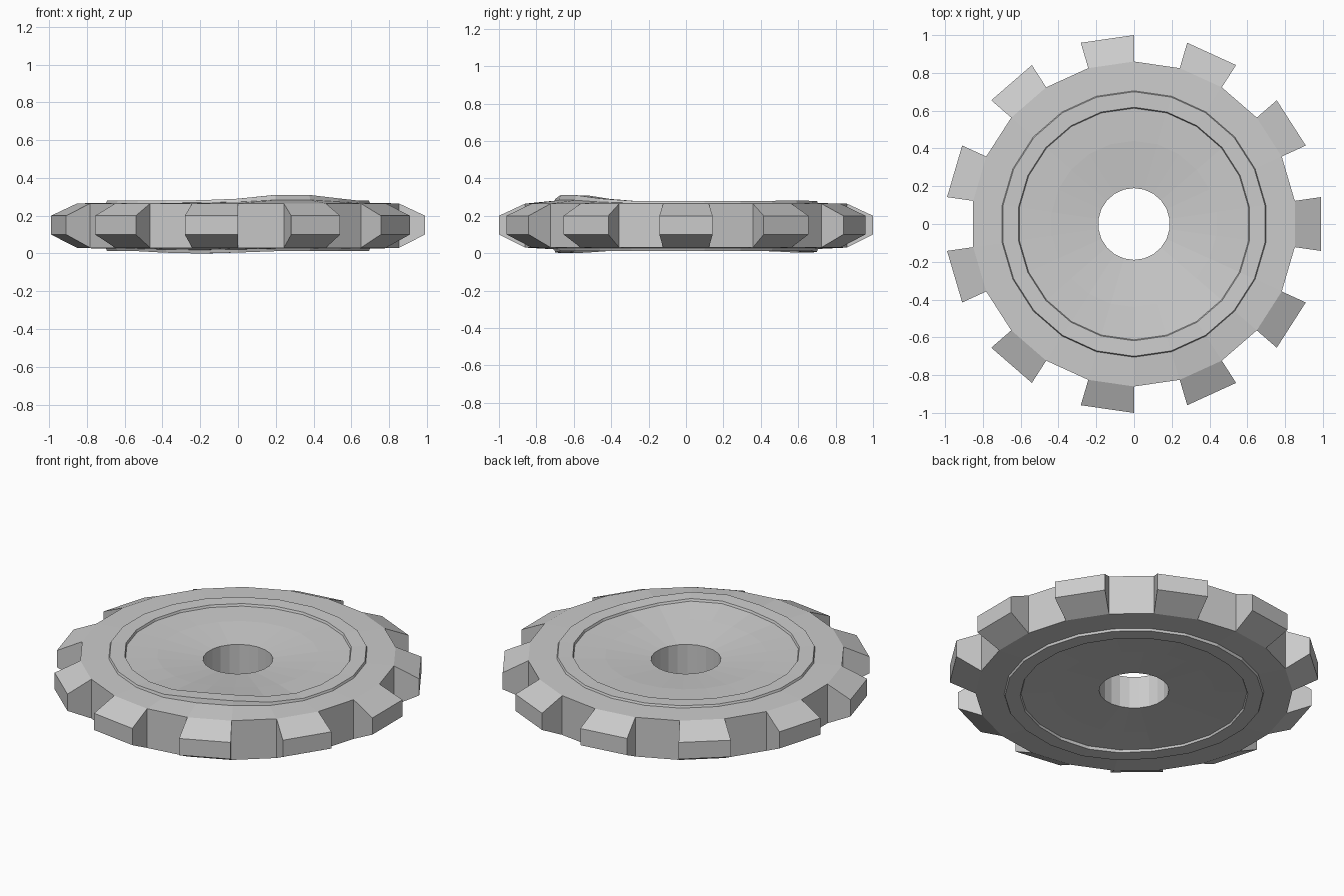
import bpy, bmesh
from math import cos, sin, radians, tau

if "Cube" in bpy.data.objects:
    bpy.data.objects.remove(bpy.data.objects["Cube"])

N = 22                      # sides; every second one carries a tooth
STEP = tau / N

# closed cross-section: radius, height, share of the surface wobble
profile = [
    (0.86, 0.030, 0.0), (0.86, 0.265, 0.0),                        # outer wall
    (0.705, 0.268, 0.5), (0.70, 0.280, 1.0),                       # raised top ring
    (0.618, 0.278, 1.0), (0.613, 0.265, 1.0),
    (0.44, 0.257, 0.4), (0.19, 0.233, 0.0),                        # top dish
    (0.19, 0.040, 0.0), (0.44, 0.032, -0.4),                       # bore, bottom dish
    (0.613, 0.024, -0.6), (0.618, 0.012, -1.0),
    (0.70, 0.012, -1.0), (0.705, 0.025, -0.5),                     # raised bottom ring
]
# hand-made unevenness: side index -> height offset
top_bump = {16: 0.002, 17: 0.010, 18: 0.030, 19: 0.030, 20: 0.012, 4: 0.002}
bottom_dip = {15: 0.008, 16: 0.012, 17: 0.007, 6: 0.005, 7: 0.009, 8: 0.005}

bm = bmesh.new()
rings = []
for k in range(N):
    a = (k - 0.5) * STEP
    loop = []
    for r, z, w in profile:
        bump = top_bump if w > 0 else bottom_dip
        loop.append(bm.verts.new((r * cos(a), r * sin(a), z + w * bump.get(k, 0))))
    rings.append(loop)

walls = []
for k in range(N):
    a, b = rings[k], rings[(k + 1) % N]
    for i in range(len(profile)):
        j = (i + 1) % len(profile)
        f = bm.faces.new((a[i], b[i], b[j], a[j]))
        if i == 0 and k % 2 == 0:
            walls.append(f)

# teeth: pull out the wall faces and taper them
for f in walls:
    tip = bmesh.ops.extrude_discrete_faces(bm, faces=[f])["faces"][0]
    for v in tip.verts:
        v.co.x /= 0.86
        v.co.y /= 0.86
        v.co.z = 0.20 if v.co.z > 0.15 else 0.10

bmesh.ops.recalc_face_normals(bm, faces=bm.faces[:])
mesh = bpy.data.meshes.new("gear_wheel")
bm.to_mesh(mesh)
bm.free()
gear = bpy.data.objects.new("gear_wheel", mesh)
bpy.context.collection.objects.link(gear)
